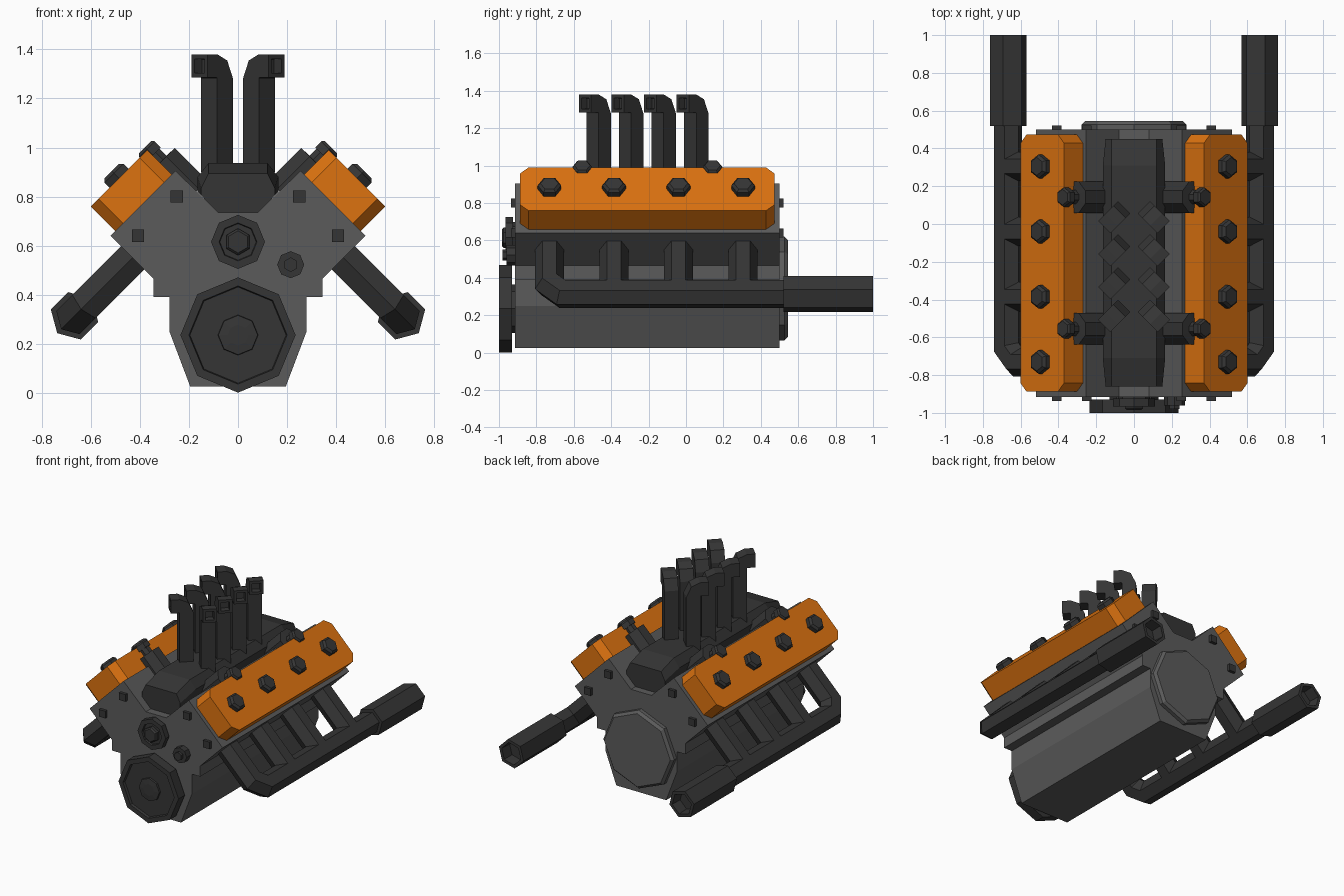
import bpy, bmesh, math
from mathutils import Vector

if "Cube" in bpy.data.objects:
    bpy.data.objects.remove(bpy.data.objects["Cube"])

R2 = math.sqrt(0.5)


def material(name, rgb):
    m = bpy.data.materials.new(name)
    m.diffuse_color = (*rgb, 1)
    m.use_nodes = True
    m.node_tree.nodes["Principled BSDF"].inputs["Base Color"].default_value = m.diffuse_color
    return m


GREY = material("block grey", (0.105, 0.105, 0.105))
DARK = material("dark metal", (0.036, 0.036, 0.036))
ORANGE = material("orange paint", (0.72, 0.17, 0.005))


def loft(name, rings, mat, insets=()):
    """Skin a row of rings, cap both ends; insets = (width, height) steps on the last cap."""
    bm = bmesh.new()
    rows = [[bm.verts.new(p) for p in ring] for ring in rings]
    k = len(rows[0])
    for a, b in zip(rows, rows[1:]):
        for i in range(k):
            j = (i + 1) % k
            bm.faces.new((a[i], a[j], b[j], b[i]))
    bm.faces.new(rows[0])
    cap = bm.faces.new(rows[-1])
    bmesh.ops.recalc_face_normals(bm, faces=bm.faces[:])
    for width, height in insets:
        bm.normal_update()
        bmesh.ops.inset_region(bm, faces=[cap], thickness=width, use_even_offset=True)
        bm.normal_update()
        move = cap.normal * height
        for v in cap.verts:
            v.co += move
    me = bpy.data.meshes.new(name)
    bm.to_mesh(me)
    bm.free()
    me.materials.append(mat)
    ob = bpy.data.objects.new(name, me)
    bpy.context.collection.objects.link(ob)
    return ob


def bank(s, u, n, y):
    """Cylinder-bank frame: u runs down the deck, n out of it, s = side."""
    return Vector((s * (n + u) * R2, y, (n - u) * R2))


def poly(k, r, turn=0.0):
    return [(r * math.cos(turn + math.tau * i / k), r * math.sin(turn + math.tau * i / k))
            for i in range(k)]


def mirrored(half):
    return half + [(-x, z) for x, z in reversed(half)]


def disc(name, x, z, k, r, y0, y1, mat, insets=(), sz=1.0, bevel=0.0):
    """Wheel facing along y, with a corner pointing up."""
    def ring(rad, y):
        return [(x + a, y, z + b * sz) for a, b in poly(k, rad, math.pi / 2)]
    rings = [ring(r, y0), ring(r, y1)]
    if bevel:
        d = math.copysign(bevel, y1 - y0)
        rings = [ring(r, y0), ring(r, y1 - d), ring(r - bevel, y1)]
    return loft(name, rings, mat, insets)


def stud(name, s, u, y, k, steps, turn=0.0):
    """Turned part standing on the bank: steps = (radius, n)."""
    return loft(name, [[bank(s, u + a, n, y + b) for a, b in poly(k, r, turn)]
                       for r, n in steps], DARK)


def tube(name, s, path, n, r, insets=()):
    """Six-sided mitred pipe through (u, y) points in the plane at height n."""
    pts = [Vector(p) for p in path]
    rings = []
    for i, p in enumerate(pts):
        d0 = (p - pts[i - 1]).normalized() if i else (pts[1] - p).normalized()
        d1 = (pts[i + 1] - p).normalized() if i < len(pts) - 1 else d0
        t = (d0 + d1).normalized()
        side = Vector((-t.y, t.x)) / t.dot(d0)
        rings.append([bank(s, p.x + side.x * a, n + b, p.y + side.y * a)
                      for a, b in poly(6, r)])
    return loft(name, rings, DARK, insets)


# Engine block with both decks, and the rear housing
profile = mirrored([(0.195, 0.025), (0.28, 0.25), (0.28, 0.39), (0.345, 0.39), (0.345, 0.465),
                    (0.52, 0.64), (0.255, 0.905), (0.08, 0.735)])
loft("engine_block", [[(x, y, z) for x, z in profile] for y in (-0.915, 0.5)], GREY)
disc("rear_housing", 0, 0.343, 8, 0.277, 0.49, 0.545, GREY, bevel=0.018)

# Intake manifold in the valley, with sloping ends
body = mirrored([(0.075, 0.73), (0.165, 0.82), (0.165, 0.88), (0.12, 0.937)])
tip = mirrored([(0.075, 0.73), (0.15, 0.805), (0.15, 0.835), (0.12, 0.895)])
loft("intake_manifold", [[(x, y, z) for x, z in sec] for sec, y in
                         ((tip, -0.86), (body, -0.71), (body, 0.31), (tip, 0.45))], DARK)

# Pulleys on the front
disc("crank_pulley", 0, 0.235, 8, 0.235, -0.93, -1.0, DARK,
     [(0.032, 0), (0.004, -0.018), (0.105, 0), (0.002, 0.012), (0.035, 0.004)])
disc("crank_hub", 0, 0.235, 8, 0.13, -0.9, -0.94, DARK)
disc("pump_pulley", 0, 0.615, 8, 0.11, -0.925, -0.965, DARK, [(0.03, 0), (0.003, -0.012)])
disc("pump_hub", 0, 0.615, 8, 0.085, -0.9, -0.93, DARK)
disc("pump_bolt", 0, 0.615, 6, 0.055, -0.94, -0.985, DARK, bevel=0.01)
disc("idler_pulley", 0.215, 0.522, 8, 0.055, -0.9, -0.96, DARK)
disc("idler_bolt", 0.215, 0.522, 6, 0.03, -0.95, -0.98, DARK)

YS = (-0.73, -0.385, -0.04, 0.305)
for s, tag in ((1, "right"), (-1, "left")):
    # Valve cover: box with chamfered corners
    cu, hu, cy, hy, c = -0.275, 0.163, -0.207, 0.68, 0.045
    corner = [(hu, hy - c), (hu - c, hy), (c - hu, hy), (-hu, hy - c)]
    outline = corner + [(-a, -b) for a, b in corner]
    loft("valve_cover_" + tag, [[bank(s, cu + a, n, cy + b) for a, b in outline]
                                for n in (0.81, 0.962)], ORANGE)
    for i, y in enumerate(YS):
        stud(f"cover_bolt_{tag}_{i}", s, cu, y, 6,
             [(0.063, 0.95), (0.063, 0.99), (0.048, 1.004)], math.pi / 2)

    # Capped breathers between valley and cover
    for i, y in enumerate((-0.555, 0.142)):
        stud(f"breather_{tag}_{i}", s, -0.44, y, 8,
             [(0.09, 0.70), (0.09, 0.888), (0.04, 0.89), (0.04, 0.94)], math.pi / 8)
        stud(f"breather_cap_{tag}_{i}", s, -0.44, y, 6,
             [(0.052, 0.93), (0.052, 0.965), (0.042, 0.976)], math.pi / 2)

    # Square bolts on both ends of the head
    for i, (x, z) in enumerate(((0.25, 0.8), (0.408, 0.64))):
        for y, end in ((-0.922, "front"), (0.507, "back")):
            loft(f"head_bolt_{tag}_{end}_{i}",
                 [[(s * x + a, y + d, z + b) for a, b in poly(4, 0.0355, math.pi / 4)]
                  for d in (-0.014, 0.014)], DARK)

    # Exhaust: bent header, three straight runners, wide collector with open end
    tube("exhaust_header_" + tag, s,
         [(-0.1, YS[0]), (0.18, YS[0]), (0.25, -0.66), (0.25, 0.54)], 0.693, 0.077)
    for i, y in enumerate(YS[1:]):
        tube(f"exhaust_runner_{tag}_{i}", s, [(-0.1, y), (0.25, y)], 0.693, 0.077)
    tube("exhaust_collector_" + tag, s, [(0.25, 0.52), (0.25, 1.0)], 0.693, 0.1,
         [(0.02, 0), (0.005, -0.08)])

    # Intake stacks: square elbows turned diagonally outward and forward
    mouth = Vector((s * R2, -R2, 0))
    across = Vector((R2, s * R2, 0))
    h = 0.046
    path = [((-h, 0.9), (h, 0.9)), ((-h, 1.28), (h, 1.28)), ((-0.012, 1.355), (h + 0.001, 1.284)),
            ((0.045, 1.38), (h + 0.003, 1.285)), ((0.102, 1.38), (0.102, 1.285))]
    for i in range(4):
        base = Vector((s * 0.085, -0.467 + 0.174 * i, 0))
        rings = []
        for outer, inner in path:
            rings.append([base + mouth * d + across * w + Vector((0, 0, z))
                          for (d, z), w in ((outer, -h), (outer, h), (inner, h), (inner, -h))])
        loft(f"intake_stack_{tag}_{i}", rings, DARK, [(0.018, 0), (0.002, -0.04)])
